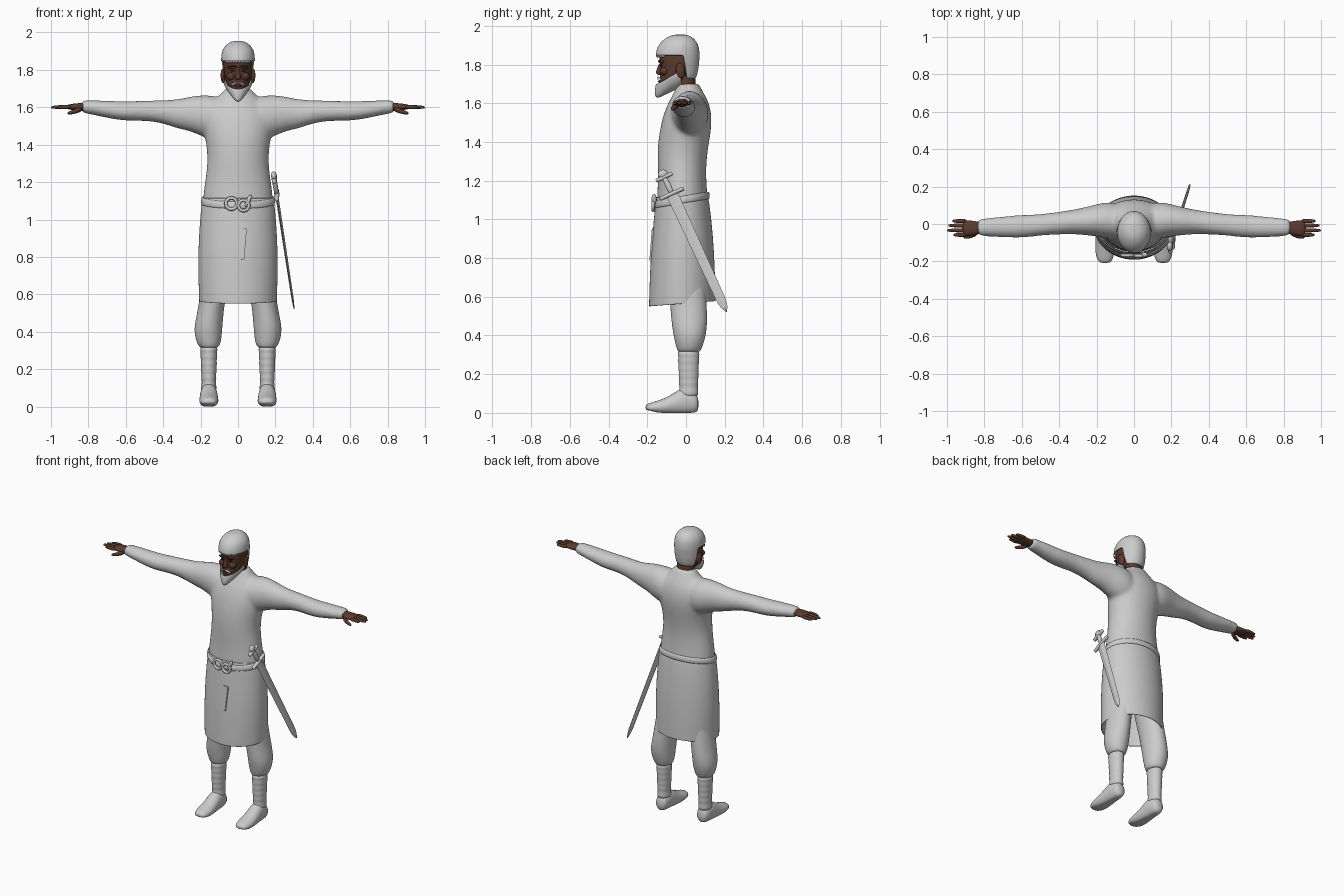
import bpy, bmesh, math
from mathutils import Matrix, Vector

cube = bpy.data.objects.get("Cube")
if cube:
    bpy.data.objects.remove(cube, do_unlink=True)


def material(name, rgb):
    m = bpy.data.materials.new(name)
    m.use_nodes = True
    m.diffuse_color = (*rgb, 1)
    m.node_tree.nodes["Principled BSDF"].inputs["Base Color"].default_value = (*rgb, 1)
    return m


CLOTH = material("pale_grey", (0.6, 0.6, 0.6))
SKIN = material("dark_brown_skin", (0.105, 0.043, 0.027))
DARK = material("near_black_brown", (0.03, 0.015, 0.01))


def loft(rings, axis="Z", n=20, closed=True, bm=None, flip=1):
    """Skin elliptical rings given as (position, centre1, centre2, radius1, radius2)."""
    bm = bm or bmesh.new()
    loops = []
    for t, c1, c2, r1, r2 in rings:
        loop = []
        for i in range(n):
            a = 2 * math.pi * i / n
            u, v = c1 + r1 * math.cos(a), c2 + r2 * math.sin(a)
            p = {"Z": (u, v, t), "X": (t * flip, u, v), "Y": (u, t, v)}[axis]
            loop.append(bm.verts.new(p))
        loops.append(loop)
    for a, b in zip(loops, loops[1:]):
        for i in range(n):
            j = (i + 1) % n
            bm.faces.new((a[i], a[j], b[j], b[i]))
    if closed:
        bm.faces.new(loops[0])
        bm.faces.new(loops[-1])
    return bm


def upright(z, front, back, rx, x=0):
    return (z, x, (front + back) / 2, rx, (back - front) / 2)


def finish(name, bm, mat, sub=1, mirror=False, smooth=True, shell=0):
    bmesh.ops.recalc_face_normals(bm, faces=bm.faces)
    for f in bm.faces:
        f.smooth = smooth
    me = bpy.data.meshes.new(name)
    bm.to_mesh(me)
    bm.free()
    me.materials.append(mat)
    ob = bpy.data.objects.new(name, me)
    bpy.context.collection.objects.link(ob)
    if mirror:
        ob.modifiers.new("Mirror", "MIRROR").use_mirror_merge = False
    if shell:
        s = ob.modifiers.new("Shell", "SOLIDIFY")
        s.thickness, s.offset = shell, -1
    if sub:
        s = ob.modifiers.new("Subdivision", "SUBSURF")
        s.levels = s.render_levels = sub
    return ob


def place(loc, size, rot=(0, 0, 0)):
    turn = Matrix.Rotation(rot[2], 4, "Z") @ Matrix.Rotation(rot[1], 4, "Y") @ Matrix.Rotation(rot[0], 4, "X")
    return Matrix.Translation(loc) @ turn @ Matrix.Diagonal((*size, 1))


def ball(name, loc, size, mat, rot=(0, 0, 0), mirror=True):
    bm = bmesh.new()
    bmesh.ops.create_uvsphere(bm, u_segments=16, v_segments=10, radius=1, matrix=place(loc, size, rot))
    return finish(name, bm, mat, 0, mirror)


def cut(bm, point, normal, clear=False):
    bmesh.ops.bisect_plane(bm, geom=bm.verts[:] + bm.edges[:] + bm.faces[:], plane_co=point,
                           plane_no=normal, clear_outer=clear)


# Tunic body and sleeves fused into one soft surface
body = [upright(*r) for r in (
    (1.0, -.155, .12, .19), (1.12, -.15, .112, .189), (1.2, -.145, .105, .177),
    (1.3, -.148, .105, .163), (1.4, -.146, .12, .168), (1.48, -.132, .133, .188),
    (1.55, -.115, .132, .19), (1.61, -.088, .117, .16), (1.655, -.062, .09, .11),
    (1.69, -.05, .072, .075), (1.705, -.045, .066, .07))]
sleeve = [(.06, .01, 1.53, .1, .12), (.14, .02, 1.545, .1, .12), (.2, .02, 1.556, .087, .11),
          (.26, .015, 1.566, .076, .092), (.32, .012, 1.563, .066, .08), (.4, .005, 1.576, .061, .062),
          (.5, -.005, 1.583, .057, .054), (.6, -.013, 1.578, .063, .053), (.7, -.016, 1.589, .057, .047),
          (.81, -.018, 1.603, .047, .036), (.84, -.018, 1.604, .046, .035)]
bm = loft(body, n=28)
for side in (1, -1):
    loft(sleeve, "X", bm=bm, flip=side)
tunic = finish("tunic_upper", bm, CLOTH, 2)
fuse = tunic.modifiers.new("Fuse", "REMESH")
fuse.mode, fuse.voxel_size, fuse.use_smooth_shade = "VOXEL", .011, True
soften = tunic.modifiers.new("Soften", "SMOOTH")
soften.factor, soften.iterations = .5, 8

# Open skirt with a hem that rises towards the back
skirt = loft([upright(*r) for r in (
    (1.12, -.155, .116, .192), (1.0, -.167, .132, .204), (.85, -.18, .145, .213),
    (.7, -.188, .151, .213), (.57, -.192, .153, .209), (.565, -.191, .153, .208))], n=32, closed=False)
for v in skirt.verts:
    if v.co.z < .6:
        v.co.z += .08 * v.co.y
finish("tunic_skirt", skirt, CLOTH, 2, shell=.006)

# Belt tilted down at the front, with buckle, knot and hanging strap
belt = loft([upright(z, -.163 - g, .121 + g, .196 + g) for z, g in
             ((1.085, -.004), (1.086, .004), (1.122, .001), (1.123, -.008))], n=32, closed=False)
for v in belt.verts:
    v.co.z += .17 * v.co.y
finish("belt", belt, CLOTH, 1)
for name, loc, radius, turn in (("belt_buckle", (-.035, -.168, 1.085), .03, .1),
                                ("belt_knot", (.03, -.17, 1.075), .028, -.4)):
    bpy.ops.mesh.primitive_torus_add(location=loc, rotation=(math.pi / 2, turn, 0), major_segments=24,
                                     minor_segments=8, major_radius=radius, minor_radius=.009)
    ring = bpy.context.object
    ring.name = name
    ring.data.materials.append(CLOTH)
    bpy.ops.object.shade_smooth()
ball("belt_tail", (.055, -.165, 1.1), (.012, .014, .035), CLOTH, (0, .4, 0), False)
bm = bmesh.new()
bmesh.ops.create_cube(bm, size=1, matrix=place((.022, -.178, .87), (.036, .009, .165), (-.075, .08, 0)))
finish("belt_strap", bm, CLOTH, 0, smooth=False)

# Baggy trousers, wrapped shins and shoes
finish("trousers", loft([upright(*r) for r in (
    (.85, -.1, .1, .085, .09), (.7, -.095, .1, .078, .115), (.58, -.085, .106, .07, .136),
    (.5, -.078, .111, .071, .148), (.42, -.07, .108, .077, .16), (.36, -.056, .092, .07, .158),
    (.322, -.046, .078, .057, .155), (.312, -.035, .065, .04, .155))]), CLOTH, 2, True)
wraps = []
for i in range(6):
    z, r = .33 - i * .038, .046 - i * .0015
    wraps += [(z, .156, .014, r - .002, r + .008), (z - .032, .156, .013, r + .002, r + .012)]
wraps.append((.08, .156, .012, .045, .055))
finish("leg_wraps", loft(wraps), CLOTH, 1, True)
shoe = loft([(.066, .156, .045, .028, .035), (.045, .156, .052, .042, .056), (0, .156, .062, .046, .07),
             (-.04, .156, .056, .048, .066), (-.09, .156, .037, .051, .046), (-.15, .156, .028, .053, .034),
             (-.19, .155, .026, .043, .025), (-.21, .155, .027, .025, .014)], "Y")
for v in shoe.verts:
    v.co.z = max(v.co.z, .014 if v.co.y < -.17 else 0)
finish("shoe", shoe, CLOTH, 1, True)

# Hands with four fingers and a lowered thumb
hand = loft([(.81, -.02, 1.602, .032, .024), (.85, -.022, 1.602, .038, .021),
             (.89, -.022, 1.602, .045, .017), (.92, -.021, 1.602, .042, .011)], "X", 14)
for y, tip in ((.016, .972), (-.008, .993), (-.034, 1.0), (-.058, .967)):
    loft([(.89, y, 1.602, .013, .013), (.94, y, 1.602, .012, .012),
          (tip - .01, y, 1.6, .009, .009), (tip, y, 1.6, .005, .005)], "X", 8, bm=hand)
loft([(.83, -.04, 1.595, .018, .018), (.865, -.062, 1.58, .015, .015),
      (.9, -.07, 1.57, .011, .011), (.912, -.071, 1.568, .006, .006)], "X", 8, bm=hand)
finish("hand", hand, SKIN, 1, True)

# Head and neck
finish("neck", loft([upright(*r) for r in (
    (1.62, -.05, .06, .065), (1.7, -.045, .05, .058), (1.8, -.05, .045, .06))]), SKIN, 1)
finish("head", loft([upright(*r) for r in (
    (1.672, -.13, -.06, .025), (1.695, -.138, -.01, .05), (1.74, -.137, .04, .068),
    (1.785, -.132, .055, .075), (1.83, -.14, .06, .08), (1.88, -.135, .055, .078),
    (1.92, -.1, .04, .055))]), SKIN, 2)
finish("nose", loft([(1.81, 0, -.131, .008, .008), (1.775, 0, -.138, .012, .014),
                     (1.757, 0, -.141, .018, .018), (1.745, 0, -.135, .014, .012)], n=10), SKIN, 1)
ball("ear", (.08, -.028, 1.768), (.012, .024, .04), SKIN, (.2, 0, .25))
ball("cheek", (.036, -.112, 1.765), (.026, .023, .022), SKIN)
ball("brow_ridge", (.03, -.129, 1.815), (.028, .012, .009), SKIN, (0, .1, .3))
ball("eyebrow", (.032, -.137, 1.818), (.022, .006, .004), DARK, (0, .1, .3))
ball("eye", (.03, -.128, 1.795), (.013, .006, .005), DARK, (0, 0, .25))
ball("lips", (0, -.136, 1.713), (.02, .008, .006), SKIN, mirror=False)

# Beard cut along the jaw, and moustache
beard = loft([upright(*r) for r in (
    (1.633, -.155, -.14, .007), (1.66, -.156, -.09, .028), (1.69, -.152, -.02, .053),
    (1.73, -.144, .04, .074), (1.79, -.139, .05, .081))], n=32)
cut(beard, (0, -.14, 1.704), (0, -.065, .11), True)
cut(beard, (0, -.022, 1.7), (0, 1, 0), True)
finish("beard", beard, CLOTH, 1, shell=.006)
ball("moustache", (.021, -.139, 1.726), (.024, .009, .006), CLOTH, (0, .45, .3))

# Close cap: everything in front of the ears and below the brow is removed
cap = loft([upright(*r) for r in (
    (1.715, -.1, .045, .07), (1.75, -.13, .06, .082), (1.8, -.145, .068, .089), (1.85, -.157, .071, .091),
    (1.89, -.15, .068, .089), (1.92, -.127, .056, .077), (1.944, -.095, .03, .052),
    (1.955, -.06, 0, .025))], n=32)
brow, ear_line = Vector((0, 0, 1.847)), Vector((0, -.005, 1.8))
ear_normal = Vector((0, -1, -.15))
cut(cap, brow, (0, 0, 1))
cut(cap, ear_line, ear_normal)
gone = [f for f in cap.faces if f.calc_center_median().z < brow.z
        and (f.calc_center_median() - ear_line).dot(ear_normal) > 0]
bmesh.ops.delete(cap, geom=gone, context="FACES")
cut(cap, (0, 0, 1.725), (0, 0, -1), True)
finish("cap", cap, CLOTH, 1, shell=.008)
for i in range(5):
    a = .1 + i * .17
    ball("forehead_curl", (.082 * math.sin(a), -.043 - .104 * math.cos(a), 1.845), (.009, .009, .008), CLOTH)

# Sword hung at the left hip, built along its own length and then swung into place
pommel, tip = Vector((.19, -.125, 1.245)), Vector((.3, .21, .522))
along = (tip - pommel).normalized()
across = Vector((1, 0, 0)).cross(along).normalized()
frame = Matrix((across, along.cross(across), along)).transposed().to_4x4()
frame.translation = pommel
length = (tip - pommel).length


def sword_part(name, bm, sub, smooth):
    bm.transform(frame)
    finish(name, bm, CLOTH, sub, smooth=smooth)


sword_part("sword_blade", loft([(.12, 0, 0, .031, .008), (length - .06, 0, 0, .024, .006),
                                (length - .025, 0, 0, .016, .004), (length, 0, 0, .002, .002)], n=4), 0, False)
sword_part("sword_grip", loft([(.02, 0, 0, .013, .012), (.07, 0, 0, .017, .015), (.13, 0, 0, .014, .012)], n=12), 1, True)
for name, s, half in (("sword_guard", .125, .07), ("sword_pommel_bar", .03, .048)):
    sword_part(name, loft([(-half, 0, s, .014, .014), (-half * .7, 0, s, .011, .009), (0, 0, s, .018, .014),
                           (half * .7, 0, s, .011, .009), (half, 0, s, .014, .014)], "X", 10), 1, True)
knob = bmesh.new()
bmesh.ops.create_uvsphere(knob, u_segments=14, v_segments=8, radius=1, matrix=place((0, 0, .012), (.026, .016, .022)))
sword_part("sword_pommel", knob, 0, True)
